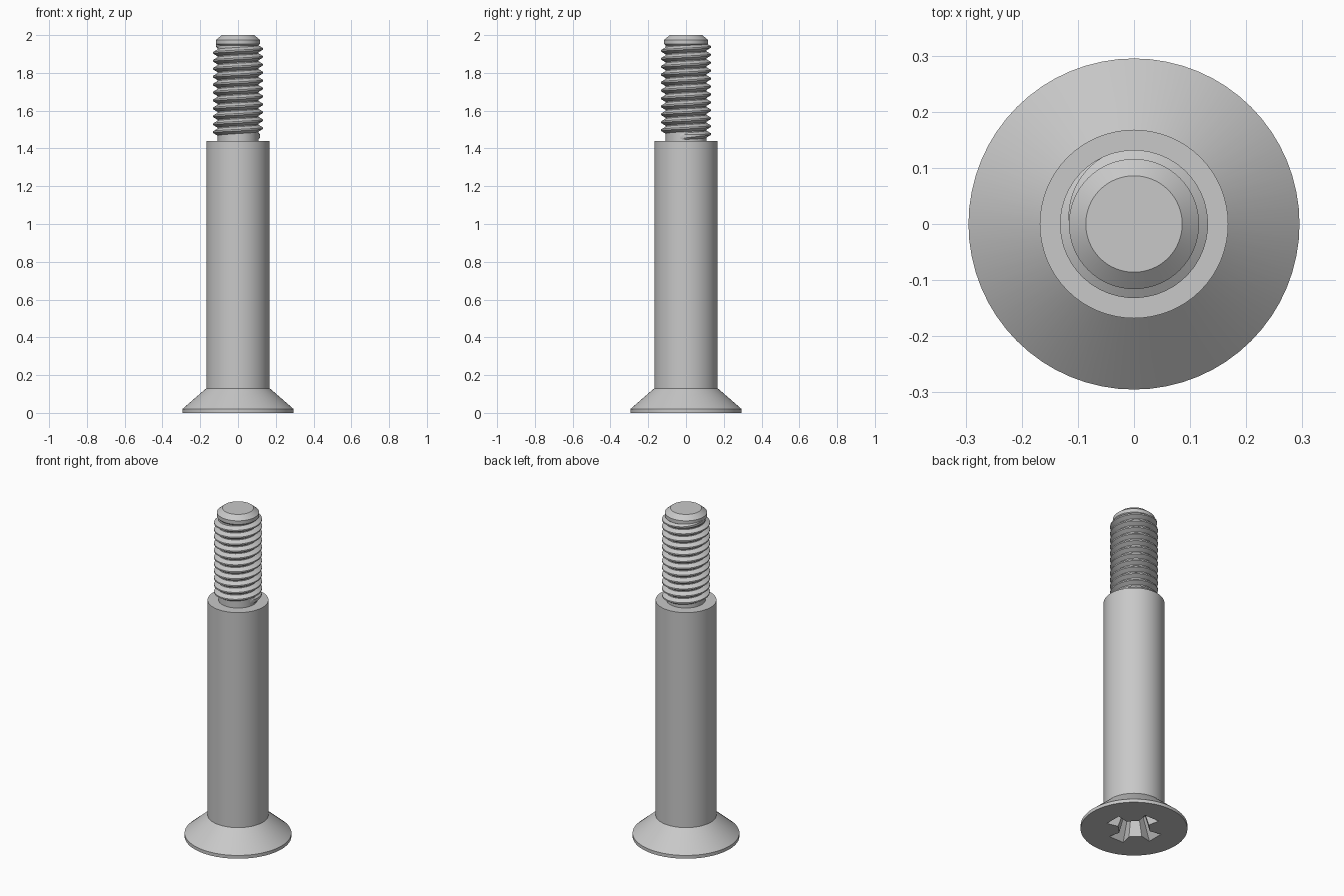
import bpy, bmesh, math
from mathutils import Matrix, Vector

if "Cube" in bpy.data.objects:
    bpy.data.objects.remove(bpy.data.objects["Cube"], do_unlink=True)

SIDES = 64

steel = bpy.data.materials.new("grey_steel")
steel.use_nodes = True
GREY = (0.58, 0.58, 0.58, 1)
steel.diffuse_color = GREY
steel.node_tree.nodes["Principled BSDF"].inputs["Base Color"].default_value = GREY


def skin(name, rings):
    """Skin a list of equal closed rings and cap both ends."""
    bm = bmesh.new()
    loops = [[bm.verts.new(p) for p in ring] for ring in rings]
    n = len(loops[0])
    for a, b in zip(loops, loops[1:]):
        for i in range(n):
            j = (i + 1) % n
            bm.faces.new((a[i], a[j], b[j], b[i]))
    bm.faces.new(loops[0])
    bm.faces.new(loops[-1])
    bmesh.ops.recalc_face_normals(bm, faces=bm.faces)
    mesh = bpy.data.meshes.new(name)
    bm.to_mesh(mesh)
    bm.free()
    mesh.materials.append(steel)
    obj = bpy.data.objects.new(name, mesh)
    bpy.context.collection.objects.link(obj)
    return obj


def polar(r, angle, z):
    return Vector((r * math.cos(angle), r * math.sin(angle), z))


def activate(obj):
    bpy.ops.object.select_all(action="DESELECT")
    obj.select_set(True)
    bpy.context.view_layer.objects.active = obj


# Turned body: countersunk head, plain shank, thread core, chamfered tip
profile = [(0.295, 0), (0.295, 0.02), (0.168, 0.13), (0.168, 1.44),
           (0.108, 1.44), (0.108, 1.945), (0.116, 1.953),
           (0.116, 1.975), (0.086, 2.0)]
body = skin("screw_body", [
    [polar(r, math.tau * i / SIDES, z) for i in range(SIDES)] for r, z in profile])

# Cross recess: four flared arms that narrow with depth
arm = [(0.085, -0.035), (0.153, -0.05), (0.153, 0.05), (0.085, 0.035)]


def cross(scale, z):
    return [Matrix.Rotation(math.pi / 2 * k, 3, "Z") @ Vector((x * scale, y * scale, z))
            for k in range(4) for x, y in arm]


cutter = skin("recess_cutter", [cross(1.06, -0.02), cross(1, 0), cross(0.6, 0.12)])
cutter.hide_render = True
cut = body.modifiers.new("recess", "BOOLEAN")
cut.operation = "DIFFERENCE"
cut.solver = "EXACT"
cut.object = cutter
activate(body)
bpy.ops.object.modifier_apply(modifier=cut.name)
bpy.data.objects.remove(cutter, do_unlink=True)

# Right-hand thread: a ridge swept up a helix, fading out at each end
PITCH, ROOT, CREST = 0.042, 0.106, 0.132
BOTTOM, TOP = 1.463, 1.953
STEPS = 48
count = round((TOP - BOTTOM) / PITCH * STEPS)
end_angle = math.radians(220)
rings = []
for s in range(count + 1):
    left = count - s
    angle = end_angle - math.tau * left / STEPS
    z = TOP - PITCH * left / STEPS
    fade = min(1, left / 14, s / 8)
    crest = ROOT + (CREST - ROOT) * max(fade, 0.05)
    half = 0.0195
    tip = 0.004 + (half - 0.004) * (1 - fade) * 0.5
    rings.append([polar(ROOT, angle, z - half), polar(crest, angle, z - tip),
                  polar(crest, angle, z + tip), polar(ROOT, angle, z + half)])
thread = skin("screw_thread", rings)

for obj in (body, thread):
    activate(obj)
    bpy.ops.object.shade_smooth_by_angle(angle=math.radians(28))
